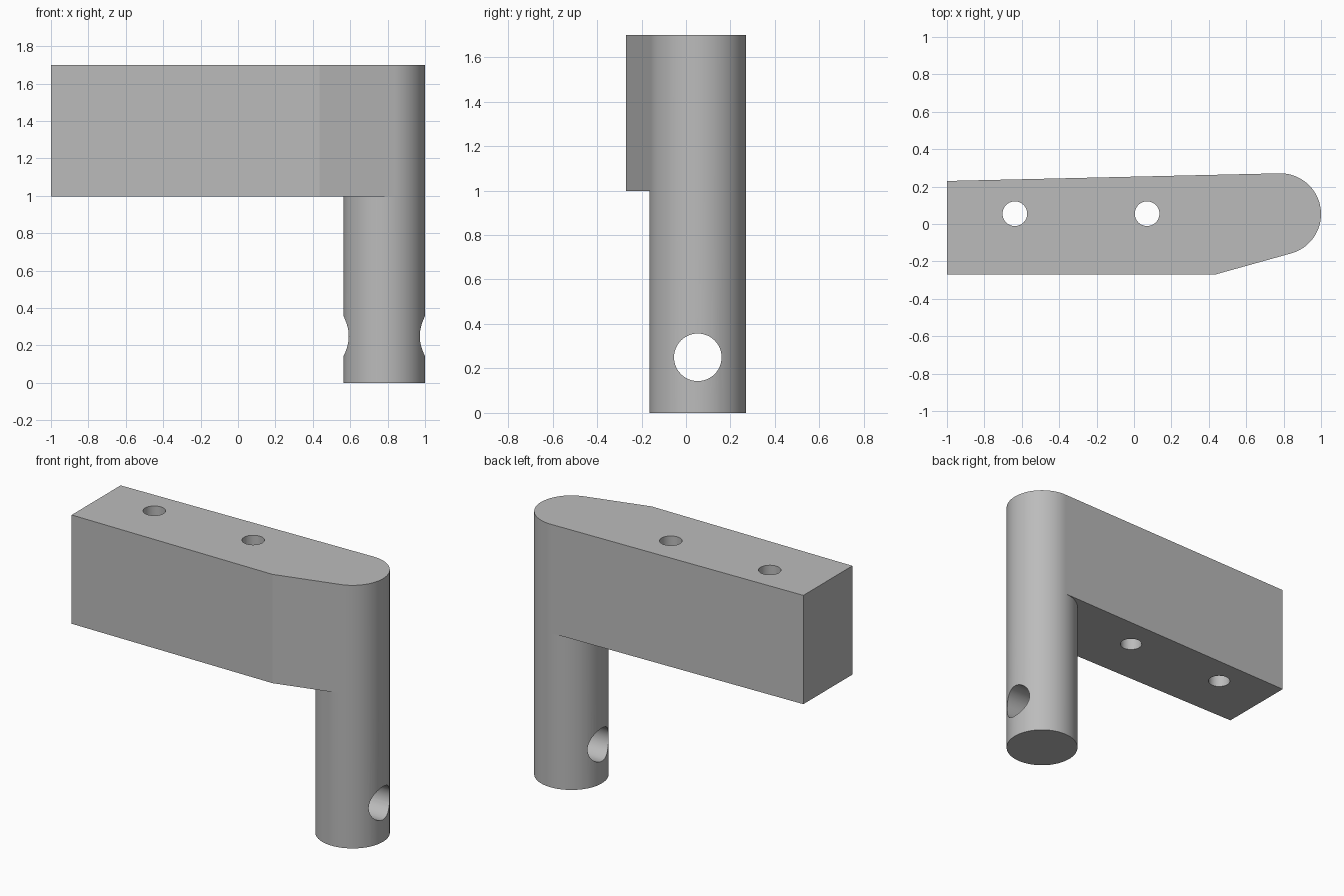
import bpy, bmesh, math
from mathutils import Vector

cube = bpy.data.objects.get("Cube")
if cube:
    bpy.data.objects.remove(cube, do_unlink=True)

TOP, SHOULDER = 1.70, 0.997
CENTRE, RADIUS = Vector((0.782, 0.053)), 0.218
STEPS = 36

grey = bpy.data.materials.new("plain grey")
grey.use_nodes = True
colour = (0.5, 0.5, 0.5, 1)
grey.diffuse_color = colour
grey.node_tree.nodes["Principled BSDF"].inputs["Base Color"].default_value = colour


def arc(start, end, z):
    """Points on the post's circle, both ends included, angles in degrees."""
    pts = []
    for i in range(STEPS + 1):
        a = math.radians(start + (end - start) * i / STEPS)
        pts.append((CENTRE.x + RADIUS * math.cos(a), CENTRE.y + RADIUS * math.sin(a), z))
    return pts


def walls(bm, low, high, closed):
    n = len(low)
    for i in range(n if closed else n - 1):
        j = (i + 1) % n
        bm.faces.new((low[i], low[j], high[j], high[i]))


def drill(target, name, location, radius, rotation):
    bpy.ops.mesh.primitive_cylinder_add(vertices=48, radius=radius, depth=2.5,
                                        location=location, rotation=rotation)
    cutter = bpy.context.object
    cutter.name = name
    cutter.data.materials.append(grey)
    cutter.hide_render = True
    mod = target.modifiers.new(name, 'BOOLEAN')
    mod.operation, mod.solver, mod.object = 'DIFFERENCE', 'EXACT', cutter
    bpy.context.view_layer.objects.active = target
    bpy.ops.object.modifier_apply(modifier=mod.name)
    bpy.data.objects.remove(cutter, do_unlink=True)


# Arm and post as one solid: the arm's rounded end runs into the post
front, back = -74.4, 91.3
corners = [(-1, 0.23), (-1, -0.27), (0.435, -0.27)]
bm = bmesh.new()
make = lambda pts: [bm.verts.new(p) for p in pts]
outer = make(arc(front, back, SHOULDER))
inner = make(arc(back, front + 360, SHOULDER)[1:-1])
low_corners = make((x, y, SHOULDER) for x, y in corners)
top = make(arc(front, back, TOP) + [(x, y, TOP) for x, y in corners])
foot = make(arc(front, back, 0) + arc(back, front + 360, 0)[1:-1])

walls(bm, outer + low_corners, top, True)
walls(bm, foot, outer + inner, True)
bm.faces.new(top)
bm.faces.new(foot[::-1])
# Underside of the arm, around the back of the post
bm.faces.new([outer[-1]] + inner + [outer[0]] + low_corners[::-1])
bmesh.ops.recalc_face_normals(bm, faces=bm.faces)

mesh = bpy.data.meshes.new("arm_with_post")
bm.to_mesh(mesh)
bm.free()
mesh.materials.append(grey)
arm = bpy.data.objects.new("arm_with_post", mesh)
bpy.context.collection.objects.link(arm)

# Two upright screw holes in the arm, one cross hole through the post
for x in (-0.637, 0.07):
    drill(arm, "screw_hole", (x, 0.055, 1.3), 0.066, (0, 0, 0))
drill(arm, "cross_hole", (CENTRE.x, CENTRE.y, 0.25), 0.107, (0, math.pi / 2, 0))

# Smooth round walls, flat sides
bpy.ops.object.select_all(action='DESELECT')
arm.select_set(True)
bpy.context.view_layer.objects.active = arm
bpy.ops.object.shade_smooth_by_angle(angle=math.radians(12))
weighted = arm.modifiers.new("even_normals", 'WEIGHTED_NORMAL')
weighted.keep_sharp = True
